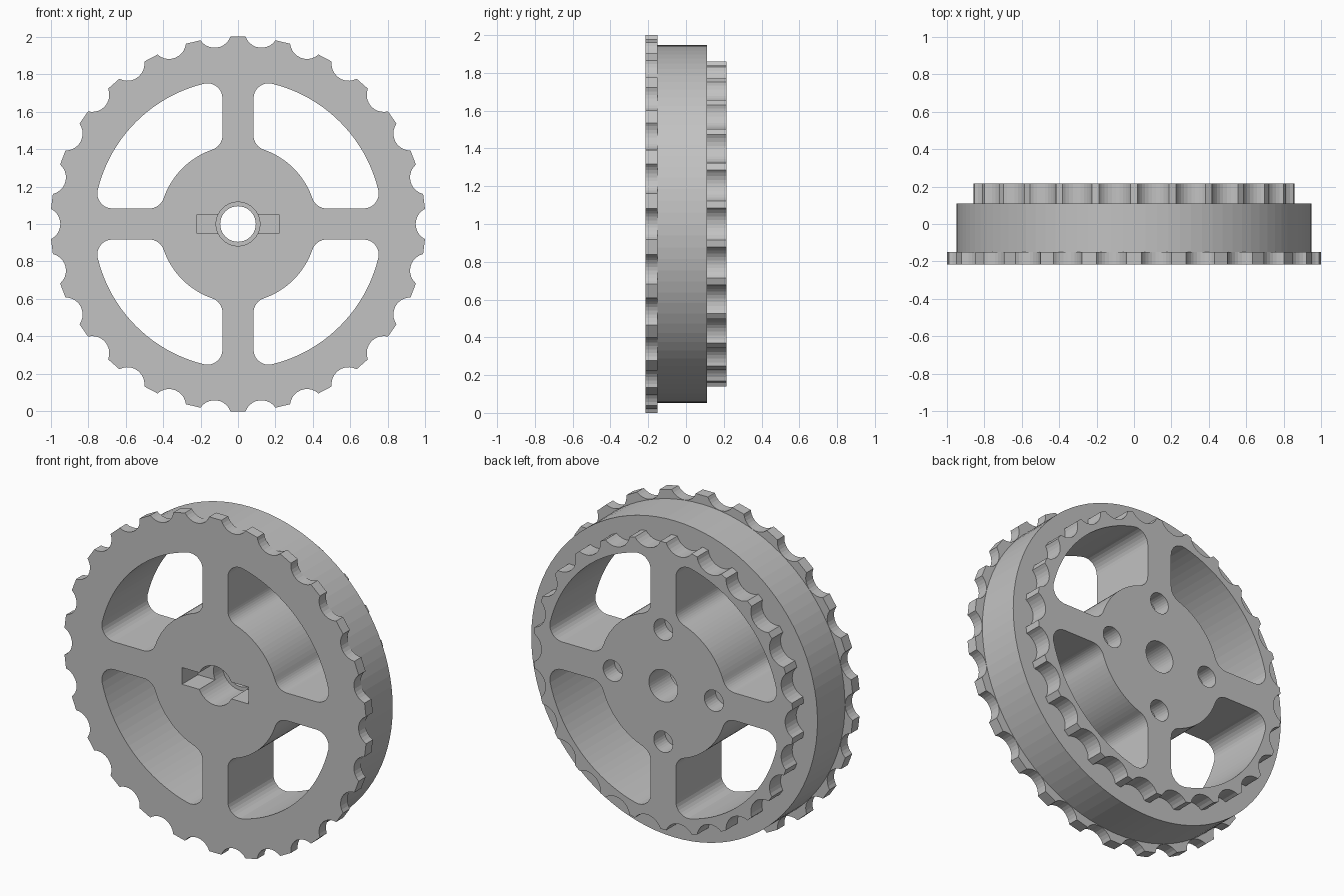
import bpy, bmesh, math
from math import sin, cos, pi, radians

old = bpy.data.objects.get("Cube")
if old:
    bpy.data.objects.remove(old, do_unlink=True)

grey = bpy.data.materials.new("light grey")
grey.use_nodes = True
GREY = (0.54, 0.54, 0.54, 1)
grey.diffuse_color = GREY
grey.node_tree.nodes["Principled BSDF"].inputs["Base Color"].default_value = GREY

CENTRE = 1.0   # height of the axle
TEETH = 26


def arc(cx, cz, r, start, end, steps):
    return [(cx + r * cos(start + (end - start) * i / steps),
             cz + r * sin(start + (end - start) * i / steps)) for i in range(steps + 1)]


def circle(r, steps, cx=0, cz=0):
    return arc(cx, cz, r, 0, 2 * pi, steps)[:-1]


def prism(name, outlines, y0, y1):
    """Extrude closed (x, z) outlines along y."""
    bm = bmesh.new()
    for pts in outlines:
        front = [bm.verts.new((x, y0, z + CENTRE)) for x, z in pts]
        back = [bm.verts.new((x, y1, z + CENTRE)) for x, z in pts]
        bm.faces.new(front)
        bm.faces.new(back[::-1])
        for i in range(len(pts)):
            j = (i + 1) % len(pts)
            bm.faces.new((front[j], front[i], back[i], back[j]))
    bmesh.ops.recalc_face_normals(bm, faces=bm.faces)
    mesh = bpy.data.meshes.new(name)
    bm.to_mesh(mesh)
    bm.free()
    mesh.materials.append(grey)
    ob = bpy.data.objects.new(name, mesh)
    bpy.context.scene.collection.objects.link(ob)
    return ob


def combine(target, tool, operation):
    """Bake one boolean into the target and drop the tool."""
    mod = target.modifiers.new("combine", "BOOLEAN")
    mod.operation, mod.solver, mod.object = operation, "EXACT", tool
    graph = bpy.context.evaluated_depsgraph_get()
    mesh = bpy.data.meshes.new_from_object(target.evaluated_get(graph))
    target.modifiers.clear()
    target.data = mesh
    bpy.data.objects.remove(tool, do_unlink=True)


def toothed_outline(radius, half_tip, bottom, steps=10):
    """Flat tooth tips separated by round scoops."""
    pitch = 2 * pi / TEETH
    gap = pitch / 2 - math.atan(half_tip / radius)
    reach = math.hypot(radius, half_tip)
    t, r = reach * sin(gap), reach * cos(gap)
    sag = r - bottom
    scoop = (t * t + sag * sag) / (2 * sag)
    spread = math.asin(min(1, t / scoop))
    pts = []
    for k in range(TEETH):
        a = pi / 2 + pitch * (k + 0.5)
        for u, v in arc(0, bottom + scoop, scoop, -pi / 2 + spread, -pi / 2 - spread, steps):
            pts.append((v * cos(a) - u * sin(a) * -1, v * sin(a) - u * cos(a)))
    return pts


def window_outline(inner, outer, edge, fillet):
    """Rounded opening between two spokes, in the first quadrant."""
    c = edge + fillet
    lo, hi = inner + fillet, outer - fillet
    lo_a, hi_a = math.asin(c / lo), math.asin(c / hi)
    pts = arc(0, 0, outer, hi_a, pi / 2 - hi_a, 20)
    pts += arc(c, hi * cos(hi_a), fillet, pi / 2 - hi_a, pi, 8)[1:]
    pts += arc(c, lo * cos(lo_a), fillet, pi, 1.5 * pi - lo_a, 8)
    pts += arc(0, 0, inner, pi / 2 - lo_a, lo_a, 16)[1:]
    pts += arc(lo * cos(lo_a), c, fillet, pi + lo_a, 1.5 * pi, 8)[1:]
    pts += arc(hi * cos(hi_a), c, fillet, -pi / 2, hi_a, 8)[:-1]
    return pts


def four_turns(pts):
    turns = []
    for _ in range(4):
        turns.append(pts)
        pts = [(-z, x) for x, z in pts]
    return turns


# Front sprocket, drum and rear sprocket joined in one body
wheel = prism("sprocket_wheel", [toothed_outline(1.0, 0.04, 0.948)], -0.215, -0.15)
combine(wheel, prism("drum", [circle(0.947, 96)], -0.18, 0.11), "UNION")
combine(wheel, prism("rear_sprocket", [toothed_outline(0.86, 0.019, 0.806)], 0.05, 0.215), "UNION")

# Openings between the four spokes
window = window_outline(0.42, 0.77, 0.083, 0.08)
combine(wheel, prism("spoke_windows", four_turns(window), -0.4, 0.4), "DIFFERENCE")

# Axle bore, front counterbore and key slot
combine(wheel, prism("axle_bore", [circle(0.095, 40)], -0.4, 0.4), "DIFFERENCE")
combine(wheel, prism("counterbore", [circle(0.117, 40)], -0.4, 0.02), "DIFFERENCE")
slot = [(-0.22, -0.05), (0.22, -0.05), (0.22, 0.05), (-0.22, 0.05)]
combine(wheel, prism("key_slot", [slot], -0.4, -0.065), "DIFFERENCE")

# Blind mounting holes in the rear of the hub
holes = four_turns(circle(0.063, 28, 0.335))
combine(wheel, prism("mounting_holes", holes, 0.11, 0.4), "DIFFERENCE")
